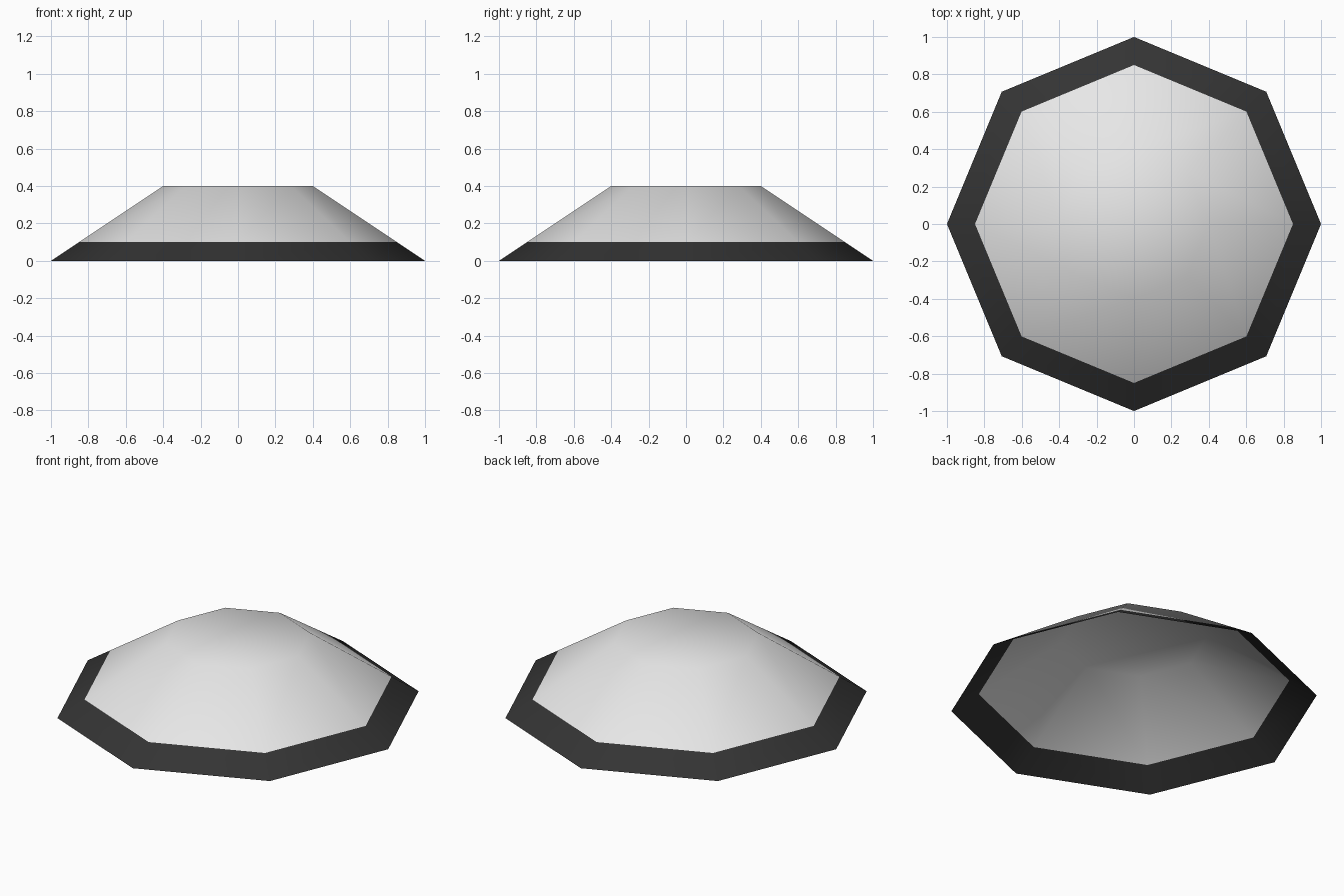
import bpy, bmesh, math

if "Cube" in bpy.data.objects:
    bpy.data.objects.remove(bpy.data.objects["Cube"])

SIDES = 8
# (radius, height) from the rim to the flat top
PROFILE = [(1.0, 0.0), (0.85, 0.1), (0.4, 0.4)]


def flat_material(name, value):
    mat = bpy.data.materials.new(name)
    mat.diffuse_color = (value, value, value, 1)
    mat.use_nodes = True
    mat.node_tree.nodes["Principled BSDF"].inputs["Base Color"].default_value = mat.diffuse_color
    return mat


# Open-bottomed octagonal dome shell, corners on the axes
bm = bmesh.new()
rings = []
for r, z in PROFILE:
    rings.append([bm.verts.new((r * math.cos(math.tau * i / SIDES),
                                r * math.sin(math.tau * i / SIDES), z))
                  for i in range(SIDES)])

# Sloping walls: the lowest band is the dark rim
for level, (low, high) in enumerate(zip(rings, rings[1:])):
    for i in range(SIDES):
        j = (i + 1) % SIDES
        face = bm.faces.new((low[i], low[j], high[j], high[i]))
        face.material_index = 1 if level == 0 else 0

# Flat top
bm.faces.new(rings[-1])
for face in bm.faces:
    face.smooth = True

mesh = bpy.data.meshes.new("dome_shell")
bm.to_mesh(mesh)
bm.free()
mesh.materials.append(flat_material("light grey", 0.8))
mesh.materials.append(flat_material("dark grey rim", 0.034))
dome = bpy.data.objects.new("dome_shell", mesh)
bpy.context.collection.objects.link(dome)
